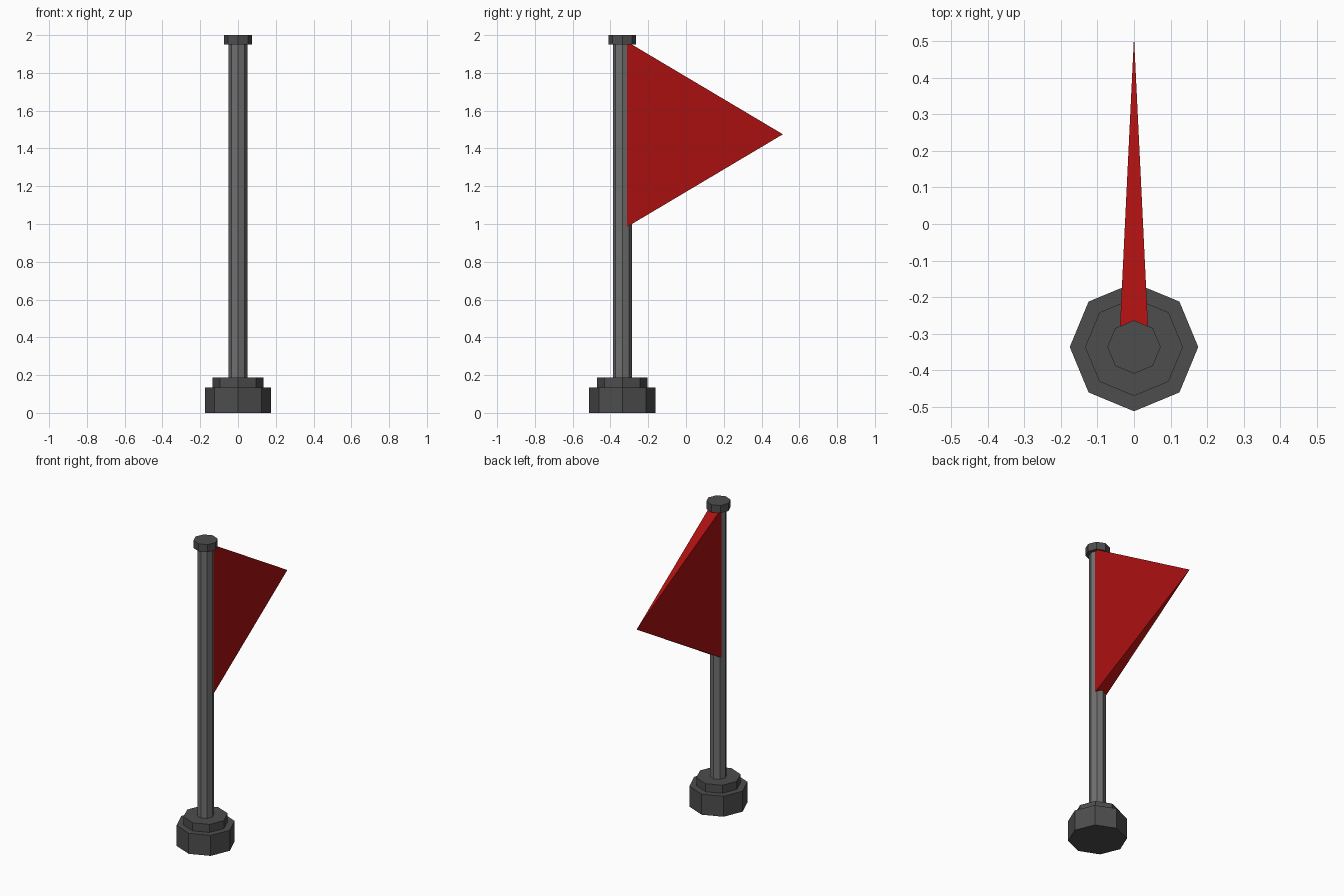
import bpy, bmesh

if "Cube" in bpy.data.objects:
    bpy.data.objects.remove(bpy.data.objects["Cube"])

POLE_Y = -0.337
GREY = (0.075, 0.075, 0.075, 1)
LIGHT_GREY = (0.16, 0.16, 0.16, 1)
RED = (0.4, 0.005, 0.005, 1)


def material(name, colour):
    mat = bpy.data.materials.new(name)
    mat.diffuse_color = colour
    mat.use_nodes = True
    mat.node_tree.nodes["Principled BSDF"].inputs["Base Color"].default_value = mat.diffuse_color
    return mat


def octagon(name, radius, z0, z1, mat):
    """Eight-sided upright cylinder between two heights, on the pole axis."""
    bpy.ops.mesh.primitive_cylinder_add(
        vertices=8, radius=radius, depth=z1 - z0,
        location=(0, POLE_Y, (z0 + z1) / 2))
    obj = bpy.context.object
    obj.name = name
    obj.data.materials.append(mat)


dark = material("dark_metal", GREY)
steel = material("steel", LIGHT_GREY)
red = material("red_cloth", RED)

# Stepped foot, pole and cap
octagon("base", 0.176, 0.0, 0.135, dark)
octagon("base_collar", 0.134, 0.135, 0.188, dark)
octagon("pole", 0.05, 0.188, 1.95, steel)
octagon("pole_cap", 0.073, 1.95, 2.0, dark)

# Pennant: thick at the pole, tapering to a point
bm = bmesh.new()
root = [bm.verts.new((x, -0.315, z)) for x, z in
        ((-0.04, 0.983), (0.04, 0.983), (0.04, 1.967), (-0.04, 1.967))]
tip = bm.verts.new((0, 0.513, 1.475))
bm.faces.new(root)
for i in range(4):
    bm.faces.new((root[i], root[(i + 1) % 4], tip))
bmesh.ops.recalc_face_normals(bm, faces=bm.faces)
mesh = bpy.data.meshes.new("flag")
bm.to_mesh(mesh)
bm.free()
mesh.materials.append(red)
bpy.context.collection.objects.link(bpy.data.objects.new("flag", mesh))
